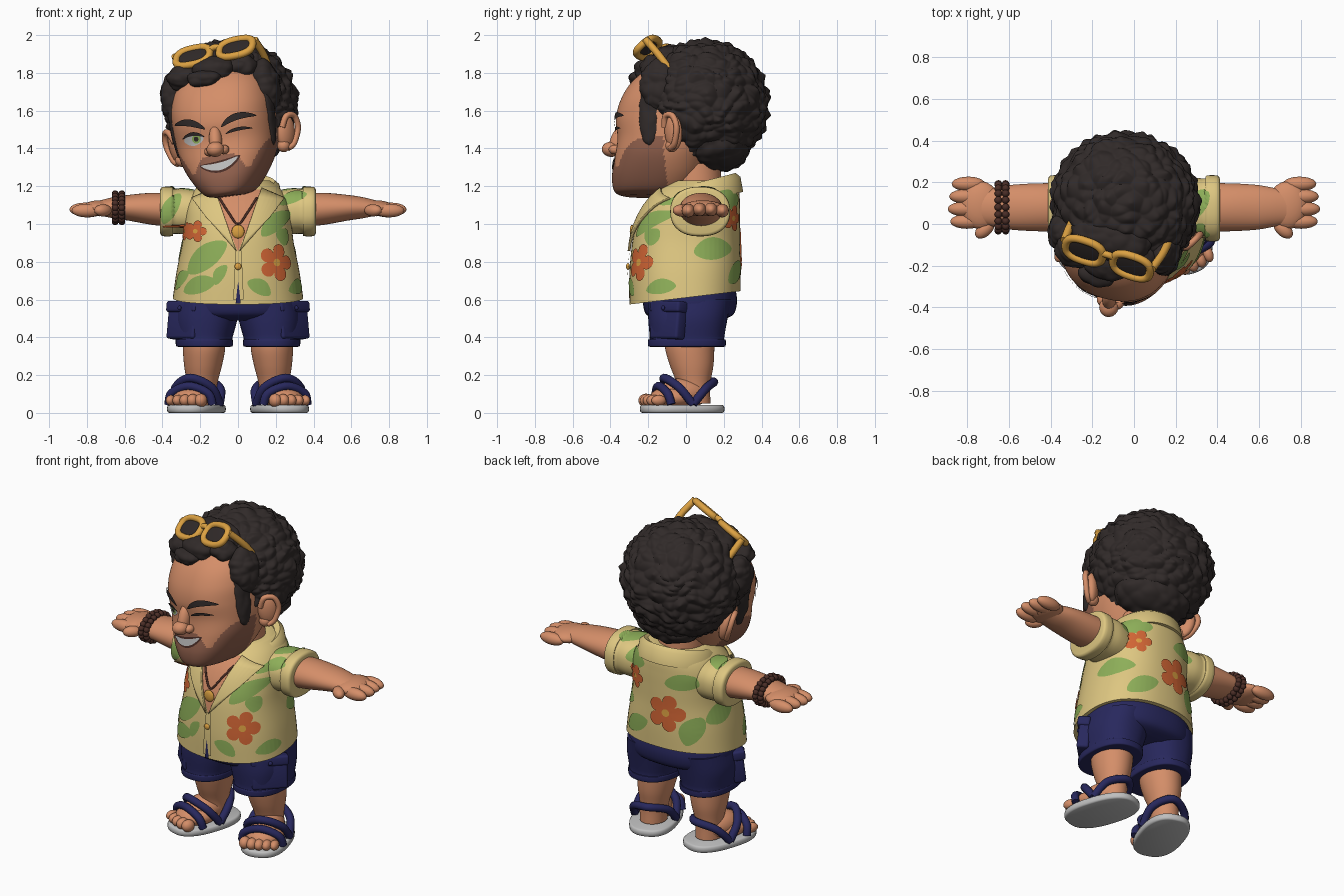
import bpy, bmesh
from math import sin, cos, pi, radians, exp
from mathutils import Vector, Matrix, Euler, noise
from mathutils.bvhtree import BVHTree
if "Cube" in bpy.data.objects:
    bpy.data.objects.remove(bpy.data.objects["Cube"])
MATS = {}
for name, rgb in {"skin": (.66, .27, .14), "stubble": (.29, .12, .075), "dark hair": (.03, .023, .022), "cloth": (.73, .57, .22),
                  "leaf green": (.27, .43, .1), "orange": (.64, .13, .035), "navy": (.021, .021, .11), "gold": (.72, .36, .055),
                  "pale grey": (.52, .52, .52), "brown": (.07, .027, .02)}.items():
    MATS[name] = m = bpy.data.materials.new(name)
    m.use_nodes = True
    m.diffuse_color = (*rgb, 1)
    m.node_tree.nodes["Principled BSDF"].inputs["Base Color"].default_value = (*rgb, 1)
ORIGIN, SIDES = Matrix.Identity(4), ((1, "left"), (-1, "right"))
def move(x, y, z):
    return Matrix.Translation((x, y, z))
def turn(axis, deg):
    return Matrix.Rotation(radians(deg), 4, axis)
def link(name, data, mat, xf):
    data.materials.append(MATS[mat])
    ob = bpy.data.objects.new(name, data)
    bpy.context.collection.objects.link(ob)
    ob.matrix_world = xf
    return ob
def finish(name, bm, mat, xf=ORIGIN, look=None):
    bmesh.ops.remove_doubles(bm, verts=bm.verts, dist=1e-5)
    bmesh.ops.recalc_face_normals(bm, faces=bm.faces)
    if look and sum(f.normal.dot(look) for f in bm.faces) > 0:
        bmesh.ops.reverse_faces(bm, faces=bm.faces)
    me = bpy.data.meshes.new(name)
    bm.to_mesh(me)
    bm.free()
    return link(name, me, mat, xf)
def dense(rows, k):  # smooth curve through the rows
    out = []
    for i in range(len(rows) - 1):
        four = [rows[max(i - 1, 0)], rows[i], rows[i + 1], rows[min(i + 2, len(rows) - 1)]]
        for t in (s / k for s in range(k)):
            out.append([b + .5*t*(c - a + t*(2*a - 5*b + 4*c - d + t*(3*(b - c) + d - a))) for a, b, c, d in zip(*four)])
    return out + [list(rows[-1])]
def power(q, e):
    return abs(q)**e * (1 if q > 0 else -1)
def loft(name, rows, mat, n=48, p=2.3, k=5, place=lambda v: v, xf=ORIGIN):  # rows: height, centre x y, radius x y
    bm = bmesh.new()
    rings = [[bm.verts.new(place(Vector((cx + rx*power(cos(2*pi*i/n), 2/p), cy + ry*power(sin(2*pi*i/n), 2/p), h))))
              for i in range(n)] for h, cx, cy, rx, ry in dense(rows, k)]
    for r, q in zip(rings, rings[1:]):
        for i in range(n):
            bm.faces.new((r[i-1], r[i], q[i], q[i-1]))
    bm.faces.new(rings[0])
    bm.faces.new(rings[-1])
    return finish(name, bm, mat, xf)
def blobs(name, items, mat, xf=ORIGIN):
    bm = bmesh.new()
    for loc, size, *rot in items:
        m = Matrix.LocRotScale(Vector(loc), Euler(rot[0] if rot else (0, 0, 0)), Vector(size))
        bmesh.ops.create_uvsphere(bm, u_segments=20, v_segments=12, radius=1, matrix=m)
    finish(name, bm, mat, xf)
def box(name, loc, size, mat, xf):
    bm = bmesh.new()
    bmesh.ops.create_cube(bm, size=1, matrix=Matrix.LocRotScale(Vector(loc), None, Vector(size)))
    bmesh.ops.bevel(bm, geom=bm.edges, offset=.014, segments=3, profile=.5, affect='EDGES')
    finish(name, bm, mat, xf)
def tube(name, pts, r, mat, xf=ORIGIN, closed=False):
    cu = bpy.data.curves.new(name, 'CURVE')
    cu.dimensions, cu.bevel_depth, cu.bevel_resolution, cu.use_fill_caps = '3D', r, 3, True
    pts = pts if closed else dense(pts, 6)
    sp = cu.splines.new('POLY')
    sp.points.add(len(pts) - 1)
    for q, p in zip(sp.points, pts):
        q.co = (*p, 1)
    sp.use_cyclic_u, sp.use_smooth = closed, True
    link(name, cu, mat, xf)
def surface(*obs):
    vs, fs = [], []
    for ob in obs:
        fs += [[len(vs) + i for i in f.vertices] for f in ob.data.polygons]
        vs += [v.co.copy() for v in ob.data.vertices]
    return BVHTree.FromPolygons(vs, fs)
def decal(name, tree, shape, mat, centre=(0, 0, 0), look=(0, 1, 0), lift=.006, xf=ORIGIN, na=40, nb=7):  # plate laid on a surface
    d = Vector(look).normalized()
    right = d.cross(Vector((0, 0, 1))).normalized()
    bm, grid = bmesh.new(), []
    for i in range(na + 1):
        grid.append([])
        for j in range(nb + 1):
            u, v = shape(i/na, j/nb)
            spot = Vector(centre) + right*u + right.cross(d)*v
            hit, nor, *_ = tree.ray_cast(spot - d*2, d)
            if hit is None:
                hit, nor, *_ = tree.find_nearest(spot)
            grid[i].append(bm.verts.new(hit + nor*(-lift if nor.dot(d) > 0 else lift)))
    for r, q in zip(grid, grid[1:]):
        for j in range(nb):
            bm.faces.new((r[j], q[j], q[j+1], r[j+1]))
    return finish(name, bm, mat, xf, d)
def band(p0, p1, bend, half):  # tapered, bent strip
    p0, p1 = Vector(p0), Vector(p1)
    perp = (p1 - p0).normalized().orthogonal()
    return lambda a, b: p0.lerp(p1, a) + perp*(bend*4*a*(1 - a) + half*(2*b - 1)*max(sin(pi*a), 0)**.6)
def disc(r, cx=0, cz=0, petals=0):
    def f(a, b):
        q = b*r*(.55 + .45*abs(cos(petals*pi*a))**.6)
        return cx + q*cos(2*pi*a), cz + q*sin(2*pi*a)
    return f
def quad(*corners):
    a, b, c, d = map(Vector, corners)
    return lambda s, t: a.lerp(b, s).lerp(d.lerp(c, s), t)

# Head, turned and tilted to its right
HEAD = move(-.035, 0, 1.44) @ turn('Z', -13) @ turn('Y', -8)
face = [(-.295, .07, -.33, -.1), (-.275, .13, -.375, 0), (-.2, .192, -.388, .08), (-.1, .245, -.372, .14), (0, .268, -.36, .2),
        (.1, .277, -.372, .25), (.2, .277, -.352, .26), (.3, .25, -.295, .25), (.38, .18, -.2, .2), (.43, .08, -.08, .1)]
head = loft("head", [(z, 0, (f + b)/2, w, (b - f)/2) for z, w, f, b in face], "skin", n=128, p=2.4, k=9, xf=HEAD)
head.data.materials.append(MATS["stubble"])
for f in head.data.polygons:
    x, y, z = f.center
    f.material_index = int(y < -.06 and z < -.075 - .085*exp(-((abs(x) - .15)/.04)**2) + max(0, abs(x) - .2))
skull = surface(head)
blobs("nose", [((0, -.37, .005), (.034, .04, .085), (-.35, 0, 0)), ((0, -.405, -.045), (.047, .05, .04))]
      + [((s*.04, -.375, -.052), (.027, .034, .025)) for s, _ in SIDES], "skin", HEAD)
for s, side in SIDES:
    ear = HEAD @ move(s*.3, 0, .005) @ turn('Z', s*-35) @ turn('Y', s*8)
    blobs(side + "_ear", [((0, 0, 0), (.035, .058, .095)), ((0, -.02, -.07), (.033, .036, .035))], "skin", ear)
    tube(side + "_ear_rim", [(s*.022, -.045, .03), (s*.03, -.02, .088), (s*.03, .035, .085), (s*.03, .06, .02),
                             (s*.026, .03, -.06), (s*.02, -.01, -.085)], .016, "skin", ear)
for name, shape, mat, lift in (
        ("right_eye", band((-.18, .025), (-.065, .023), 0, .033), "pale grey", .004),
        ("right_iris", disc(.024, -.105, .025), "leaf green", .006), ("right_pupil", disc(.013, -.105, .025), "dark hair", .008),
        ("right_lid", band((-.185, .035), (-.055, .03), .022, .01), "dark hair", .009),
        ("left_wink", band((.055, .03), (.19, .042), .012, .009), "dark hair", .009),
        ("right_brow", band((-.225, .115), (-.045, .07), .022, .018), "dark hair", .009),
        ("left_brow", band((.04, .07), (.215, .105), .025, .018), "dark hair", .009),
        ("mouth", band((-.105, -.122), (.118, -.095), -.03, .031), "brown", .004),
        ("teeth", band((-.095, -.122), (.105, -.099), -.028, .02), "pale grey", .008)):
    decal(name, skull, shape, mat, lift=lift, xf=HEAD)

# Curly hair: lumps pushed out by cell noise
bm = bmesh.new()
noise.seed_set(1)
locks = [((0, .1, .2), (.355, .335, .335), 7), ((-.16, -.17, .36), (.1, .09, .07), 4), ((0, -.19, .375), (.12, .1, .075), 4),
         ((.14, -.15, .375), (.09, .08, .065), 4), ((-.04, -.27, .34), (.09, .055, .045), 4),
         ((0, -.08, .41), (.2, .12, .1), 5), ((0, .17, -.03), (.23, .17, .13), 5)]
for s, _ in SIDES:
    locks += [((s*.252, -.14, .13), (.035, .06, .19), 4), ((s*.245, -.1, .26), (.08, .1, .14), 5)]
for loc, size, sub in locks:
    m = Matrix.LocRotScale(Vector(loc), None, Vector(size))
    for v in bmesh.ops.create_icosphere(bm, subdivisions=sub, radius=1, matrix=m)["verts"]:
        p = v.co + noise.noise_vector(v.co*7)*.04
        cell = noise.voronoi(Vector((p.x*14, p.y*14, p.z*20)))[0][0]
        v.co += (v.co - Vector(loc)).normalized()*(.036 if sub > 5 else .022)*(.5 - cell)
finish("hair", bm, "dark hair", HEAD)

# Sunglasses pushed up on the hair
SHADES = move(-.125, -.165, 1.91) @ turn('Z', -18) @ turn('Y', -11) @ turn('X', -47)
for s, side in SIDES:
    ring = [(s*.122 + .094*power(cos(i*pi/20), .75), 0, .064*power(sin(i*pi/20), .75)) for i in range(40)]
    tube(side + "_lens_frame", ring, .02, "gold", SHADES, True)
    blobs(side + "_lens", [((s*.122, 0, 0), (.092, .008, .062))], "dark hair", SHADES)
    tube(side + "_glasses_arm", [(s*.225, -.005, .03), (s*.235, .12, .032), (s*.225, .25, .02)], .02, "gold", SHADES)
tube("glasses_bridge", [(-.035, 0, .02), (0, -.008, .03), (.035, 0, .02)], .017, "gold", SHADES)

# Shirt, arms and hands
trunk = [(.61, .345, -.3, .288), (.75, .325, -.3, .29), (.9, .295, -.285, .285), (1.0, .285, -.262, .285),
         (1.1, .275, -.215, .285), (1.18, .23, -.15, .28), (1.23, .17, -.08, .25)]
shirt = loft("shirt", [(z, 0, (f + b)/2, w, (b - f)/2) for z, w, f, b in trunk], "cloth", n=64,
             place=lambda v: v + Vector((0, 0, .12*v.y*max(0, min(1, (.9 - v.z)/.29)))))
sleeves = []
for s, side in SIDES:
    along_x = lambda v, s=s: Vector((s*v.z, v.x, v.y))
    sleeves.append(loft(side + "_sleeve", [(.15, .06, 1.05, .13, .11), (.27, .075, 1.065, .145, .12), (.34, .075, 1.066, .143, .118),
        (.347, .075, 1.066, .157, .13), (.4, .075, 1.066, .157, .13), (.412, .075, 1.066, .14, .115)], "cloth", k=3, place=along_x))
    loft(side + "_arm", [(.3, .08, 1.07, .115, .09), (.45, .08, 1.08, .115, .085), (.58, .08, 1.086, .108, .068),
        (.66, .08, 1.086, .095, .056), (.73, .08, 1.085, .08, .04)], "skin", p=2, place=along_x)
    hand = [((s*.735, .09, 1.083), (.095, .115, .042)), ((s*.715, -.025, 1.072), (.055, .034, .032), (0, 0, s*-.75))]
    hand += [((s*(.815 - .012*abs(i - 1.2)), .012 + .06*i, 1.08 - .006*abs(i - 1.5)), (.08, .035, .036)) for i in range(4)]
    blobs(side + "_hand", hand, "skin")
body = surface(shirt, *sleeves)

# Open neck, lapels, collar, placket and necklace
loft("neck", [(1.0, 0, .06, .14, .14), (1.2, -.01, .05, .14, .14), (1.32, -.02, .04, .14, .14)], "skin", p=2)
decal("chest", body, quad((-.13, 1.18), (.13, 1.18), (.004, .86), (-.004, .86)), "skin", lift=.004, nb=24)
for s, side in SIDES:
    lapel = decal(side + "_lapel", body, quad((s*.12, 1.18), (s*.235, 1.13), (s*.16, 1.03), (s*.008, .855)), "cloth", lift=.012)
    mod = lapel.modifiers.new("thickness", 'SOLIDIFY')
    mod.thickness, mod.offset = .014, 0
bm = bmesh.new()
rows = [[bm.verts.new(((.185 + dr)*sin(t), .085 - (.168 + dr)*cos(t), 1.195 - .045*cos(t) + dz))
         for dr, dz in ((.05, -.07), (.035, .01), (.01, .03), (-.02, .01), (-.02, -.07))]
        for t in (radians(38 + 284*i/48) for i in range(49))]
for r, q in zip(rows, rows[1:]):
    for j in range(5):
        bm.faces.new((r[j-1], r[j], q[j], q[j-1]))
finish("collar", bm, "cloth")
decal("placket", body, quad((-.025, .6), (-.012, .86), (.018, .86), (.03, .6)), "cloth", lift=.009)
decal("hem_notch", body, quad((-.012, .58), (0, .69), (.002, .69), (.014, .58)), "navy", lift=.0098)
def front(x, z, lift):
    return body.ray_cast(Vector((x, -2, z)), Vector((0, 1, 0)))[0] - Vector((0, lift, 0))
blobs("shirt_button", [(front(0, .775, .01), (.018, .01, .018))], "gold")
tube("necklace", [front(x, z, .01) for x, z in ((-.1, 1.14), (-.05, 1.06), (0, 1.0), (.05, 1.06), (.1, 1.14))], .006, "brown")
blobs("pendant", [(front(0, .96, .012), (.034, .012, .036))], "gold")

# Printed leaves (centre, direction, tilt, length, width) and flowers
F, B, L, R, DOWN = (0, 1, 0), (0, -1, 0), (-1, 0, 0), (1, 0, 0), (0, .3, -1)
leaves = [((-.16, 0, .82), F, 40, .13, .06), ((.2, 0, 1.0), F, 40, .1, .045), ((-.2, 0, .67), F, 20, .09, .045),
          ((.11, 0, .66), F, -30, .07, .04), ((-.35, 0, 1.08), F, 60, .09, .04), ((.29, 0, 1.13), F, 20, .08, .03),
          ((-.09, 0, .73), F, 60, .06, .03), ((0, -.17, .93), L, 60, .05, .04), ((0, .14, .86), L, 5, .1, .06),
          ((0, -.13, .66), L, 10, .08, .04), ((0, .08, .85), R, 15, .1, .06), ((0, -.15, .7), R, 40, .07, .04),
          ((.18, 0, 1.12), B, 10, .09, .05), ((-.21, 0, .77), B, 70, .09, .06), ((-.15, 0, 1.06), B, 5, .1, .05),
          ((.15, 0, .74), B, 30, .1, .05), ((.3, .08, 1.19), DOWN, 50, .09, .05), ((-.3, .08, 1.19), DOWN, -50, .09, .05)]
for c, look, deg, size, half in leaves:
    tip = Vector((size*cos(radians(deg)), size*sin(radians(deg))))
    decal("printed_leaf", body, band(-tip, tip, .01, half), "leaf green", c, look, .004)
for c, look, r in (((.205, -.25, .795), (-.6, 1, 0), .1), ((-.22, 0, .96), F, .058), ((-.06, 0, .87), B, .115),
                   ((.17, 0, 1.03), B, .07), ((0, -.1, .96), R, .05)):
    decal("printed_flower", body, disc(r, petals=5), "orange", c, look, .007, na=80)
    decal("flower_heart", body, disc(r*.2), "gold", c, look, .0095)
blobs("bracelet", [((x, .08 + .112*cos(i*pi/10), 1.086 + .074*sin(i*pi/10)), (.018, .018, .018))
                   for x in (-.615, -.65) for i in range(20)], "brown")

# Shorts with cargo pockets, legs and sandals
loft("shorts_seat", [(.49, 0, .02, .25, .16), (.52, 0, .02, .31, .23), (.59, 0, .02, .325, .25), (.67, 0, .01, .31, .25)], "navy")
for s, side in SIDES:
    loft(side + "_shorts_leg", [(.35, s*.178, .005, .138, .195), (.355, s*.178, .005, .15, .205), (.388, s*.178, .005, .152, .205),
        (.395, s*.178, .005, .148, .197), (.5, s*.17, .01, .167, .21), (.6, s*.16, .02, .16, .22)], "navy", k=4)
    pocket = move(s*.28, -.092, .49) @ turn('Z', s*45) @ turn('X', -7)
    box(side + "_pocket", (0, 0, -.01), (.205, .07, .18), "navy", pocket)
    box(side + "_pocket_flap", (0, -.01, .07), (.22, .075, .06), "navy", pocket)
    blobs(side + "_pocket_button", [((0, -.05, .06), (.012, .008, .012))], "navy", pocket)
    loft(side + "_leg", [(.05, s*.192, .045, .075, .085), (.15, s*.19, .04, .08, .088), (.25, s*.185, .03, .1, .115),
        (.34, s*.18, .02, .112, .13), (.42, s*.18, .02, .11, .13)], "skin", p=2)
    foot = move(s*.22, -.02, 0) @ turn('Z', s*18)
    loft(side + "_sole", [(0, 0, 0, .125, .215), (.008, 0, 0, .135, .225), (.034, 0, 0, .135, .225), (.042, 0, 0, .125, .215)],
         "pale grey", p=2.5, k=2, xf=foot)
    toes = [((s*(.09 - .043*i), -.16 - .016*i + .003*i*i, .066), (.025 + .002*i, .04, .028 + .002*i)) for i in range(5)]
    blobs(side + "_foot", [((0, -.05, .08), (.11, .13, .06)), ((0, .01, .105), (.09, .14, .08))] + toes, "skin", foot)
    for name, (y0, z0), (y1, z1), (y2, z2) in (("toe", (-.1, .045), (-.115, .105), (-.13, .142)),
            ("instep", (.02, .045), (-.05, .135), (-.1, .185)), ("heel", (.02, .045), (.1, .13), (.175, .165))):
        tube("%s_%s_strap" % (side, name), [(-.122, y0, z0), (-.1, y1, z1), (0, y2, z2), (.1, y1, z1), (.122, y0, z0)],
             .023, "navy", foot)

# Smooth shading with sharp creases kept
for ob in bpy.context.collection.objects:
    ob.select_set(ob.type == 'MESH')
bpy.context.view_layer.objects.active = head
bpy.ops.object.shade_smooth_by_angle(angle=radians(50))
